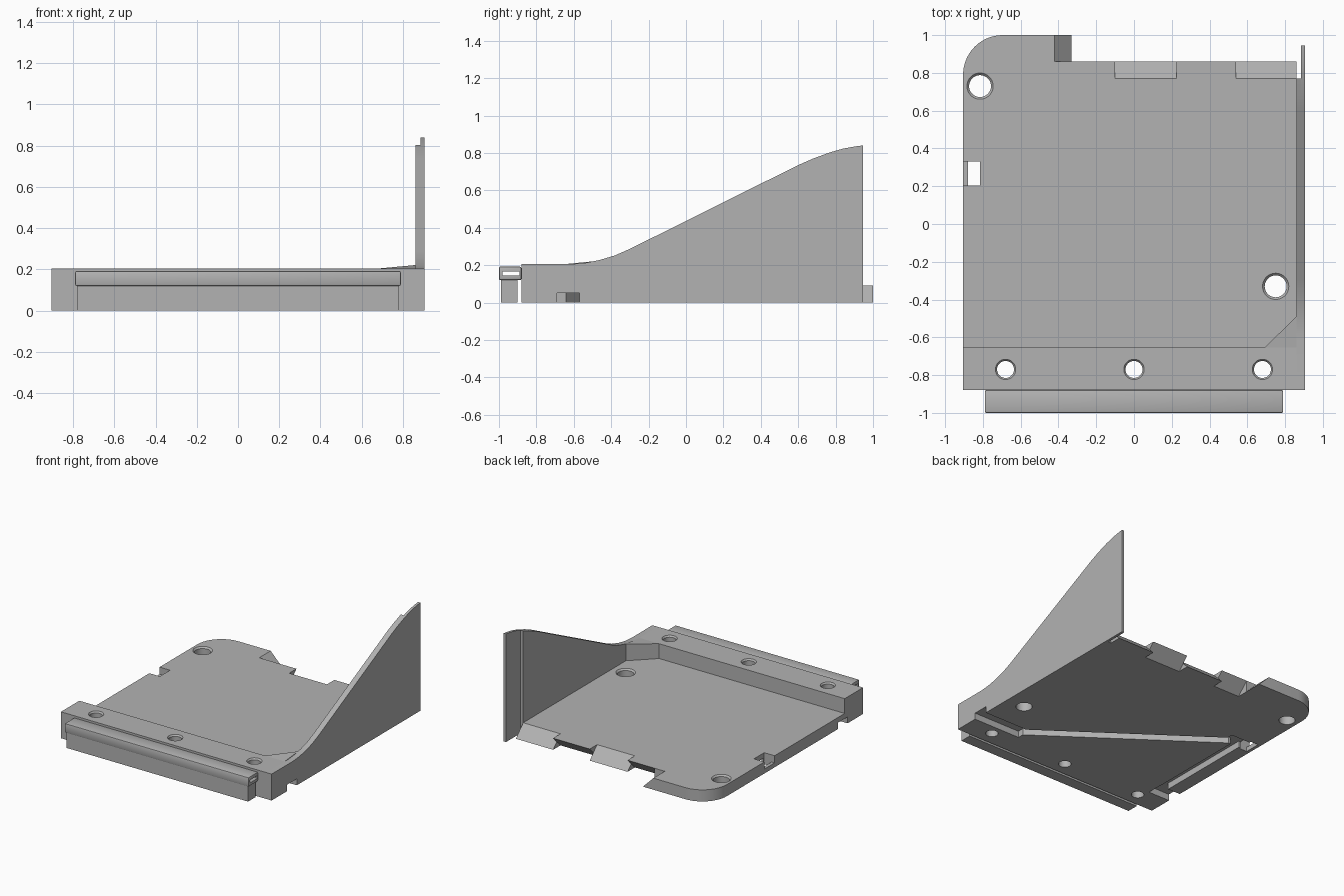
import bpy, bmesh, math
from mathutils import Vector

if "Cube" in bpy.data.objects:
    bpy.data.objects.remove(bpy.data.objects["Cube"])

grey = bpy.data.materials.new("plain_grey")
grey.use_nodes = True
grey.diffuse_color = (0.45, 0.45, 0.45, 1)
grey.node_tree.nodes["Principled BSDF"].inputs["Base Color"].default_value = grey.diffuse_color


def prism(name, pts, lo, hi, axis="z", grow=1.0):
    """Extrude a flat outline along an axis; grow scales the far end."""
    place = {"x": lambda a, b, h: (h, a, b),
             "y": lambda a, b, h: (a, h, b),
             "z": lambda a, b, h: (a, b, h)}[axis]
    ca = sum(p[0] for p in pts) / len(pts)
    cb = sum(p[1] for p in pts) / len(pts)
    bm = bmesh.new()
    low = [bm.verts.new(place(a, b, lo)) for a, b in pts]
    high = [bm.verts.new(place(ca + (a - ca) * grow, cb + (b - cb) * grow, hi)) for a, b in pts]
    bm.faces.new(low)
    bm.faces.new(high[::-1])
    for i in range(len(pts)):
        j = (i + 1) % len(pts)
        bm.faces.new((low[i], high[i], high[j], low[j]))
    bmesh.ops.recalc_face_normals(bm, faces=bm.faces)
    mesh = bpy.data.meshes.new(name)
    bm.to_mesh(mesh)
    bm.free()
    mesh.materials.append(grey)
    obj = bpy.data.objects.new(name, mesh)
    bpy.context.collection.objects.link(obj)
    return obj


def rect(a0, a1, b0, b1):
    return [(a0, b0), (a1, b0), (a1, b1), (a0, b1)]


def arc(cx, cy, r, start, end, n):
    angles = [math.radians(start + (end - start) * i / n) for i in range(n + 1)]
    return [(cx + r * math.cos(t), cy + r * math.sin(t)) for t in angles]


def activate(obj):
    bpy.ops.object.select_all(action="DESELECT")
    obj.select_set(True)
    bpy.context.view_layer.objects.active = obj


def cut(obj, cutters):
    activate(obj)
    for cutter in cutters:
        mod = obj.modifiers.new("cut", "BOOLEAN")
        mod.operation = "DIFFERENCE"
        mod.solver = "EXACT"
        mod.object = cutter
        bpy.ops.object.modifier_apply(modifier=mod.name)


def hole(x, y, r, top):
    """Drill with a shallow countersink at the top."""
    ring = arc(x, y, r, 0, 350, 35)
    return [prism("drill", ring, -0.1, 0.4),
            prism("countersink", ring, top - 0.012, top + 0.012, grow=1.4)]


def channel(p, q, width):
    p, q = Vector(p), Vector(q)
    d = (q - p).normalized() * width / 2
    n = Vector((-d.y, d.x))
    return prism("channel", [p - d + n, p - d - n, q + d - n, q + d + n], -0.05, 0.05)


EDGE, TOP, BLOCK = 0.905, 0.09, 0.205

# Underside cable channels, shared by the solid parts
channels = [channel((1.0, -0.63), (0.56, -0.63), 0.12),
            channel((0.52, -0.61), (-0.66, 0.23), 0.075),
            channel((-0.7, 0.265), (-0.82, 0.265), 0.1),
            channel((-1.0, -0.63), (-0.78, -0.63), 0.12),
            channel((-0.76, -0.6), (-0.76, 0.24), 0.075)]

# Base plate with rounded rear tab
outline = [(-EDGE, -0.655), (0.86, -0.655), (0.86, 0.86), (-0.33, 0.86), (-0.33, 1.0)]
outline += arc(-EDGE + 0.21, 0.79, 0.21, 90, 180, 14)
base_plate = prism("base_plate", outline, 0, TOP)

# Scarf joint: alternating ramps and undercuts along the rear edge
ramp = [(0.77, TOP), (0.77, 0.2), (0.95, 0.2), (0.95, -0.09)]
undercut = [(0.76, -0.01), (0.95, -0.01), (0.95, 0.18)]
joints = [prism("ramp", ramp, x0, x1, "x") for x0, x1 in ((-0.1, 0.225), (0.54, 0.9))]
joints += [prism("undercut", undercut, x0, x1, "x") for x0, x1 in ((-0.33, -0.1), (0.225, 0.54))]
joints.append(prism("tab_slope", [(-0.42, TOP), (-0.2, 0.2), (-0.32, -0.01)], 0.86, 1.1, "y"))

# Square cable opening and lowered bar at the right edge
opening = [prism("opening", rect(-0.88, -0.815, 0.205, 0.33), -0.1, 0.3),
           prism("bar_gap", rect(-1, -0.87, 0.205, 0.33), 0.035, 0.3)]
plate_holes = hole(-0.815, 0.73, 0.058, TOP) + hole(0.75, -0.33, 0.058, TOP)
cut(base_plate, joints + opening + plate_holes + channels)

# Raised front block with three screw holes
front_block = prism("front_block", rect(-EDGE, 0.86, -0.88, -0.655), 0, BLOCK)
block_holes = [c for x in (-0.68, 0, 0.68) for c in hole(x, -0.77, 0.045, BLOCK)]
cut(front_block, block_holes + channels)

# Diagonal gusset between block and wall
gusset = prism("corner_gusset", [(0.69, -0.655), (0.86, -0.655), (0.86, -0.49)], TOP, BLOCK)
for v in gusset.data.vertices:
    if v.co.z > TOP + 0.01 and v.co.y > -0.5:
        v.co.z = 0.221

# Curved side wall: thin outer skin and shorter inner layer
curve = [(-0.88, BLOCK), (-0.62, BLOCK), (-0.54, 0.212), (-0.46, 0.228), (-0.38, 0.252),
         (-0.3, 0.287), (0.6, 0.735), (0.68, 0.77), (0.77, 0.803)]
tip = [(0.84, 0.823), (0.9, 0.834), (0.945, 0.84)]
wall_skin = prism("wall_skin", [(-0.88, 0)] + curve + tip + [(0.945, 0)], 0.885, EDGE, "x")
wall_inner = prism("wall_inner", [(-0.88, 0)] + curve + [(0.77, 0)], 0.86, 0.885, "x")
for wall in (wall_skin, wall_inner):
    cut(wall, channels[:1])

# Front rail with a slot along its length, and the skirt below it
rail = prism("front_rail", rect(-1.0, -0.88, 0.12, 0.192), -0.79, 0.79, "x")
bevel = rail.modifiers.new("bevel", "BEVEL")
bevel.width = 0.008
bevel.segments = 2
activate(rail)
bpy.ops.object.modifier_apply(modifier="bevel")
slot = prism("slot", rect(-0.98, -0.89, 0.145, 0.166), -1, 1, "x")
cut(rail, [slot])
prism("front_skirt", rect(-0.99, -0.9, 0, 0.12), -0.78, 0.78, "x")

# Remove cutters, then shade
for c in joints + opening + plate_holes + channels + block_holes + [slot]:
    bpy.data.objects.remove(c)
for obj in (base_plate, front_block, wall_skin, wall_inner, rail):
    activate(obj)
    bpy.ops.object.shade_smooth_by_angle(angle=math.radians(30))
